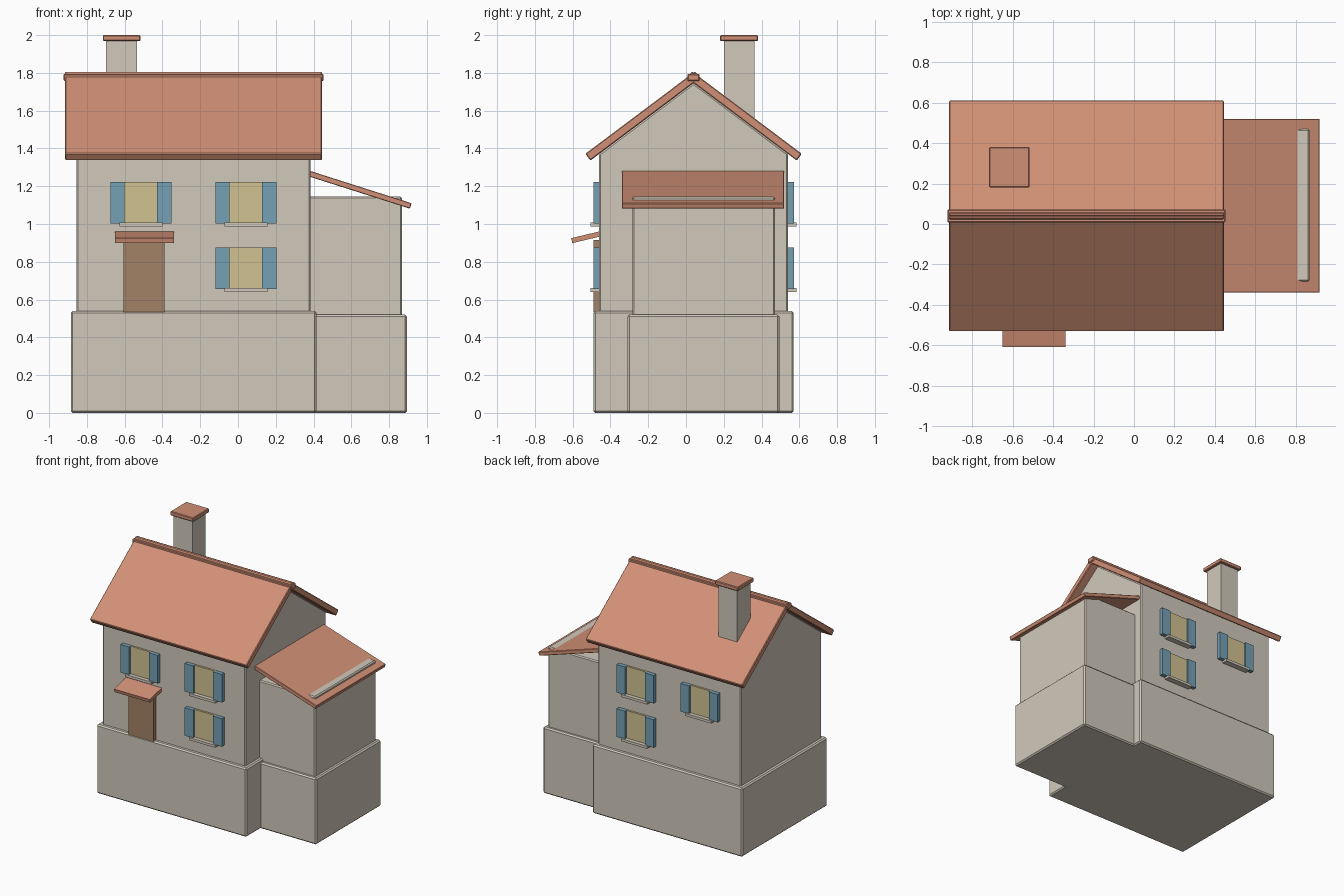
import bpy, bmesh
from mathutils import Vector

cube = bpy.data.objects.get("Cube")
if cube:
    bpy.data.objects.remove(cube, do_unlink=True)


def material(name, rgb):
    m = bpy.data.materials.new(name)
    m.use_nodes = True
    m.diffuse_color = (*rgb, 1)
    m.node_tree.nodes["Principled BSDF"].inputs["Base Color"].default_value = (*rgb, 1)
    return m


PLASTER = material("plaster", (0.64, 0.585, 0.5))
TILE = material("terracotta tile", (0.64, 0.28, 0.18))
BLUE = material("shutter blue", (0.18, 0.355, 0.46))
CREAM = material("window cream", (0.64, 0.54, 0.29))
WOOD = material("door wood", (0.36, 0.225, 0.13))


def prism(name, profile, lo, hi, mat, axis="x", bevel=0):
    """Extrude a profile, drawn in yz (axis x) or xz (axis y), from lo to hi."""
    def place(p, t):
        return (t, p[0], p[1]) if axis == "x" else (p[0], t, p[1])
    bm = bmesh.new()
    near = [bm.verts.new(place(p, lo)) for p in profile]
    far = [bm.verts.new(place(p, hi)) for p in profile]
    bm.faces.new(near)
    bm.faces.new(far)
    for i in range(len(profile)):
        j = (i + 1) % len(profile)
        bm.faces.new((near[i], near[j], far[j], far[i]))
    bmesh.ops.recalc_face_normals(bm, faces=bm.faces[:])
    mesh = bpy.data.meshes.new(name)
    bm.to_mesh(mesh)
    bm.free()
    obj = bpy.data.objects.new(name, mesh)
    bpy.context.collection.objects.link(obj)
    mesh.materials.append(mat)
    if bevel:
        mod = obj.modifiers.new("Bevel", "BEVEL")
        mod.width = bevel
        mod.segments = 1
    return obj


def box(name, x, y, z, mat, bevel=0):
    corners = [(y[0], z[0]), (y[1], z[0]), (y[1], z[1]), (y[0], z[1])]
    return prism(name, corners, x[0], x[1], mat, "x", bevel)


def slab(a, b, thickness):
    """Profile of a sloping slab whose top edge runs from a to b."""
    a, b = Vector(a), Vector(b)
    d = (b - a).normalized()
    n = Vector((-d.y, d.x))
    if n.y > 0:
        n = -n
    return [tuple(p) for p in (a, b, b + n * thickness, a + n * thickness)]


# Main house: plinth and gabled walls
MID = 0.04
box("main_plinth", (-0.885, 0.415), (-0.49, 0.57), (0, 0.54), PLASTER, 0.01)
gable = [(-0.46, 0.5), (0.54, 0.5), (0.54, 1.372), (MID, 1.748), (-0.46, 1.372)]
prism("main_walls", gable, -0.855, 0.385, PLASTER, "x", 0.008)

# Main roof: two crossing slabs with a ridge beam
front_roof = slab((-0.533, 1.372), (0.048, 1.808), 0.045)
back_roof = [(2 * MID - y, z) for y, z in front_roof]
prism("front_roof", front_roof, -0.915, 0.445, TILE, "x", 0.005)
prism("back_roof", back_roof, -0.915, 0.445, TILE, "x", 0.005)
box("roof_ridge", (-0.923, 0.453), (MID - 0.032, MID + 0.032), (1.757, 1.795), TILE, 0.005)

# Chimney
box("chimney_shaft", (-0.698, -0.536), (0.2, 0.362), (1.45, 1.975), PLASTER)
box("chimney_cap", (-0.716, -0.516), (0.181, 0.381), (1.968, 2), TILE, 0.005)

# Side annex with a lean-to roof
box("annex_plinth", (0.39, 0.895), (-0.31, 0.495), (0, 0.52), PLASTER, 0.01)
box("annex_walls", (0.36, 0.868), (-0.284, 0.47), (0.5, 1.145), PLASTER, 0.008)
prism("annex_roof", slab((0.36, 1.288), (0.919, 1.11), 0.03),
      -0.34, 0.52, TILE, "y", 0.003)

# Front door and its canopy
box("front_door", (-0.606, -0.39), (-0.49, -0.45), (0.535, 0.915), WOOD)
prism("door_canopy", slab((-0.44, 0.965), (-0.608, 0.925), 0.027), -0.65, -0.34, TILE)


# Shuttered windows, repeated on the front and back walls
def window(side, wall, out, cx, bottom):
    def piece(name, x0, x1, depth, z0, z1, mat):
        y = sorted((wall - out * 0.01, wall + out * depth))
        box(f"{side}_{name}", (cx + x0, cx + x1), y, (bottom + z0, bottom + z1), mat)
    piece("window_pane", -0.09, 0.09, 0.015, 0, 0.22, CREAM)
    piece("shutter_a", -0.161, -0.086, 0.031, 0, 0.22, BLUE)
    piece("shutter_b", 0.086, 0.161, 0.031, 0, 0.22, BLUE)
    piece("window_sill", -0.113, 0.113, 0.045, -0.016, 0.004, PLASTER)


for side, wall, out in (("front", -0.46, -1), ("back", 0.54, 1)):
    for cx, bottom in ((-0.514, 1.003), (0.042, 1.003), (0.042, 0.656)):
        window(side, wall, out, cx, bottom)
